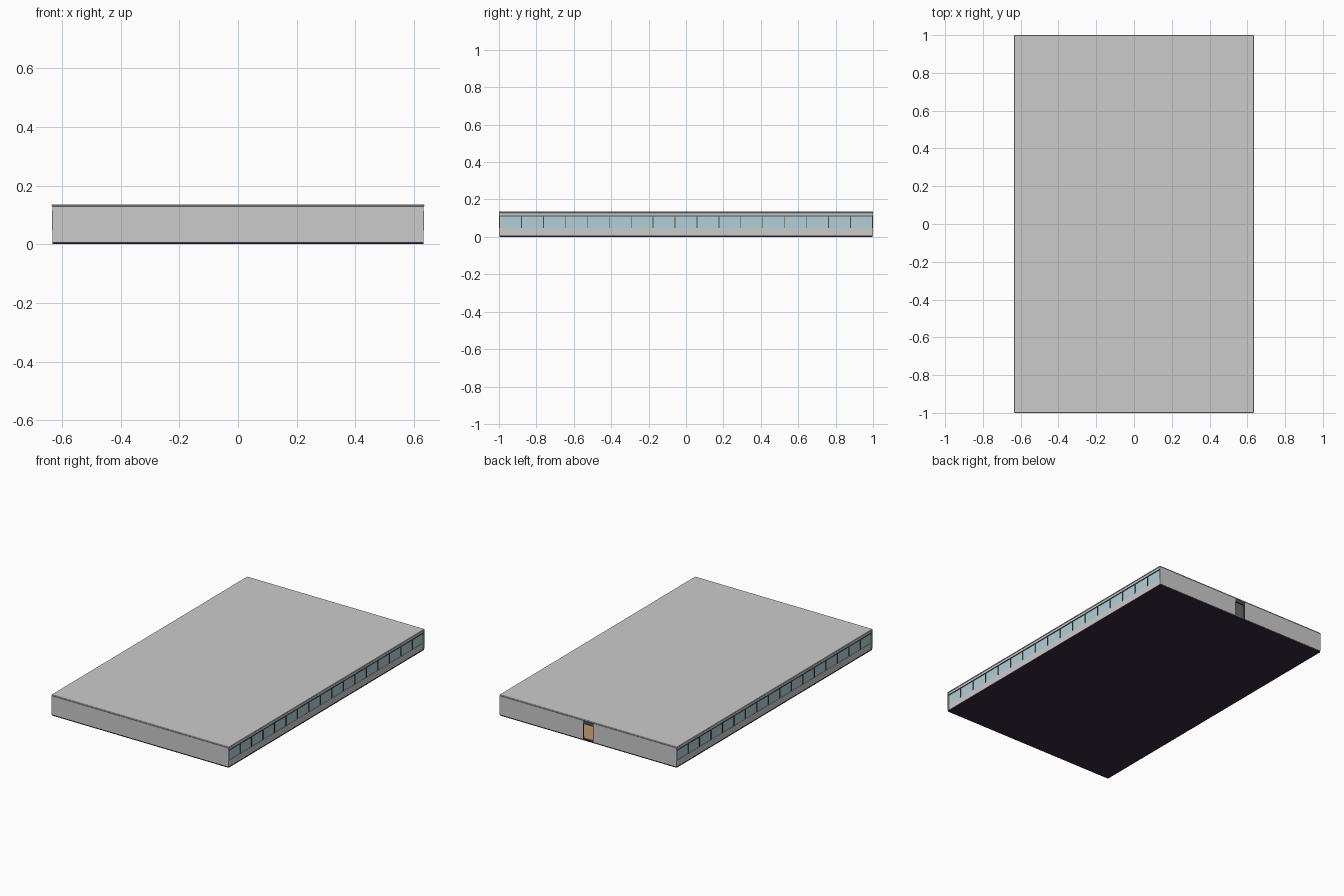
import bpy

if "Cube" in bpy.data.objects:
    bpy.data.objects.remove(bpy.data.objects["Cube"])

HX, HY, T = 0.632, 0.998, 0.010      # half width, half length, wall thickness
BASE, SILL, HEAD, CEIL, TOP = 0.008, 0.047, 0.112, 0.128, 0.135
DOOR = 0.038


def material(name, rgb):
    m = bpy.data.materials.new(name)
    m.diffuse_color = (*rgb, 1)
    m.use_nodes = True
    m.node_tree.nodes["Principled BSDF"].inputs["Base Color"].default_value = m.diffuse_color
    return m


DARK = material("dark_metal", (0.07, 0.08, 0.09))
GLASS = material("pale_glass", (0.45, 0.62, 0.68))
UNDER = material("dark_base", (0.04, 0.025, 0.05))
WOOD = material("wood_floor", (0.50, 0.30, 0.17))


def box(name, x, y, z, mat=None, bevel=0):
    """Box from (min, max) ranges."""
    bpy.ops.mesh.primitive_cube_add(size=1)
    o = bpy.context.object
    o.name = name
    for v in o.data.vertices:
        v.co = [r[0] if c < 0 else r[1] for c, r in zip(v.co, (x, y, z))]
    if mat:
        o.data.materials.append(mat)
    if bevel:
        b = o.modifiers.new("edge", 'BEVEL')
        b.width, b.segments = bevel, 1
    return o


def side_box(name, s, inner, outer, y, z, mat=None):
    """Box on the left (s=-1) or right (s=1) long side."""
    return box(name, tuple(sorted((s * inner, s * outer))), y, z, mat)


# base slab and interior floor
box("base_slab", (-HX, HX), (-HY, HY), (0, BASE), UNDER)
box("interior_floor", (-HX + T, HX - T), (-HY + T, HY - T), (BASE - 0.002, BASE + 0.002), WOOD)

# roof slab with a small edge chamfer
box("roof_slab", (-0.635, 0.635), (-1, 1), (CEIL, TOP), bevel=0.002)

# front wall, and back wall split around the doorway
box("front_wall", (-HX, HX), (-1, -1 + T), (BASE, CEIL))
for s in (-1, 1):
    side_box("back_wall", s, DOOR, HX, (1 - T, 1), (BASE, CEIL))

# doorway: dark transom and slim jambs
box("door_transom", (-DOOR, DOOR), (1 - T, 0.999), (0.106, CEIL), DARK)
for s in (-1, 1):
    side_box("door_jamb", s, DOOR - 0.003, DOOR, (1 - T, 0.999), (BASE, 0.106), DARK)

# long sides: low wall, glazing ribbon, header, frames
BAYS = 17
for s in (-1, 1):
    ends = (-HY + T, HY - T)
    side_box("sill_wall", s, HX - T, HX, ends, (BASE, SILL))
    side_box("header_wall", s, HX - T, HX, ends, (HEAD, CEIL))
    side_box("window_glass", s, HX - 0.006, HX - 0.002, (-HY, HY), (SILL, HEAD), GLASS)
    side_box("window_head_rail", s, HX - 0.008, 0.634, (-HY, HY), (HEAD - 0.003, HEAD + 0.002), DARK)
    for i in range(BAYS + 1):
        y = -0.997 + 1.994 * i / BAYS
        side_box("window_mullion", s, HX - 0.008, 0.634,
                 (y - 0.002, y + 0.002), (SILL, HEAD), DARK)
